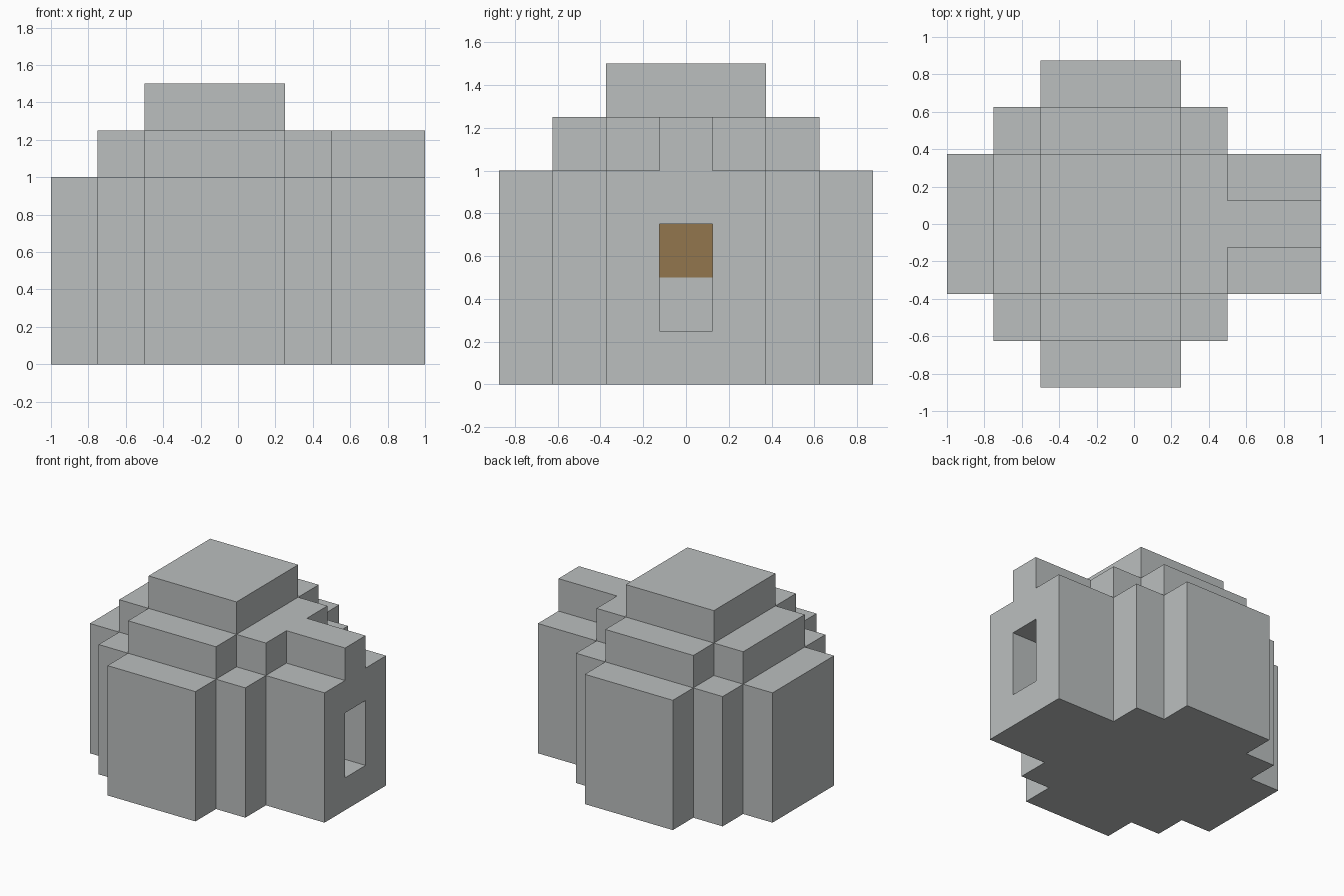
import bpy
import bmesh
from mathutils import Vector

cube = bpy.data.objects.get("Cube")
if cube:
    bpy.data.objects.remove(cube, do_unlink=True)

S = 0.25  # edge length of one building block
AXES = [Vector(a) for a in ((1, 0, 0), (0, 1, 0), (0, 0, 1))]


def material(name, rgb):
    m = bpy.data.materials.new(name)
    m.use_nodes = True
    m.diffuse_color = (*rgb, 1)
    m.node_tree.nodes["Principled BSDF"].inputs["Base Color"].default_value = (*rgb, 1)
    return m


def box(x0, x1, half_width, z0, z1):
    """Block cells from x0 to x1, symmetric about y = 0."""
    return {(x, y, z) for x in range(x0, x1)
            for y in range(-half_width, half_width + 1)
            for z in range(z0, z1)}


def build(name, cells, solid, mat):
    """Skin the cells, leaving out faces that touch another solid cell."""
    bm = bmesh.new()
    for cell in cells:
        centre = Vector((cell[0] + 0.5, cell[1], cell[2] + 0.5)) * S
        for i, axis in enumerate(AXES):
            for sign in (1, -1):
                n = axis * sign
                if tuple(int(c + d) for c, d in zip(cell, n)) in solid:
                    continue
                if sign < 0 and i == 2 and cell[2] < 0:
                    continue
                u = AXES[(i + 1) % 3]
                v = n.cross(u)
                corners = (u + v, v - u, -u - v, u - v)
                bm.faces.new([bm.verts.new(centre + (n + c) * S / 2) for c in corners])
    bmesh.ops.remove_doubles(bm, verts=bm.verts, dist=0.001)
    bmesh.ops.dissolve_limit(bm, angle_limit=0.01, verts=bm.verts, edges=bm.edges)
    mesh = bpy.data.meshes.new(name)
    bm.to_mesh(mesh)
    bm.free()
    mesh.materials.append(mat)
    obj = bpy.data.objects.new(name, mesh)
    bpy.context.collection.objects.link(obj)
    return obj


stone = material("pale grey", (0.497, 0.521, 0.521))
wood = material("brown", (0.288, 0.181, 0.074))

# Stepped dome: wide base, narrower shoulder, flat cap
dome = box(-4, 3, 1, 0, 4) | box(-3, 2, 2, 0, 4) | box(-2, 1, 3, 0, 4)
dome |= box(-3, 2, 1, 4, 5) | box(-2, 1, 2, 4, 5) | box(-2, 1, 1, 5, 6)

# Entrance with a raised ridge
entrance = (box(2, 4, 1, 0, 4) | box(2, 4, 0, 4, 5)) - dome

# Hollow room and doorway
room = box(-3, 2, 1, 1, 4) | box(-2, 1, 2, 1, 4) | box(-2, 1, 1, 4, 5)
room |= box(2, 4, 0, 1, 3)
dome -= room
entrance -= room

# Ledge and wooden block facing the doorway
ledge = box(-3, -2, 0, 1, 2)
block = box(-3, -2, 0, 2, 3)

solid = dome | entrance | ledge | block
build("dome", dome, solid, stone)
build("entrance", entrance, solid, stone)
build("ledge", ledge, solid, stone)
build("wooden_block", block, solid, wood)
